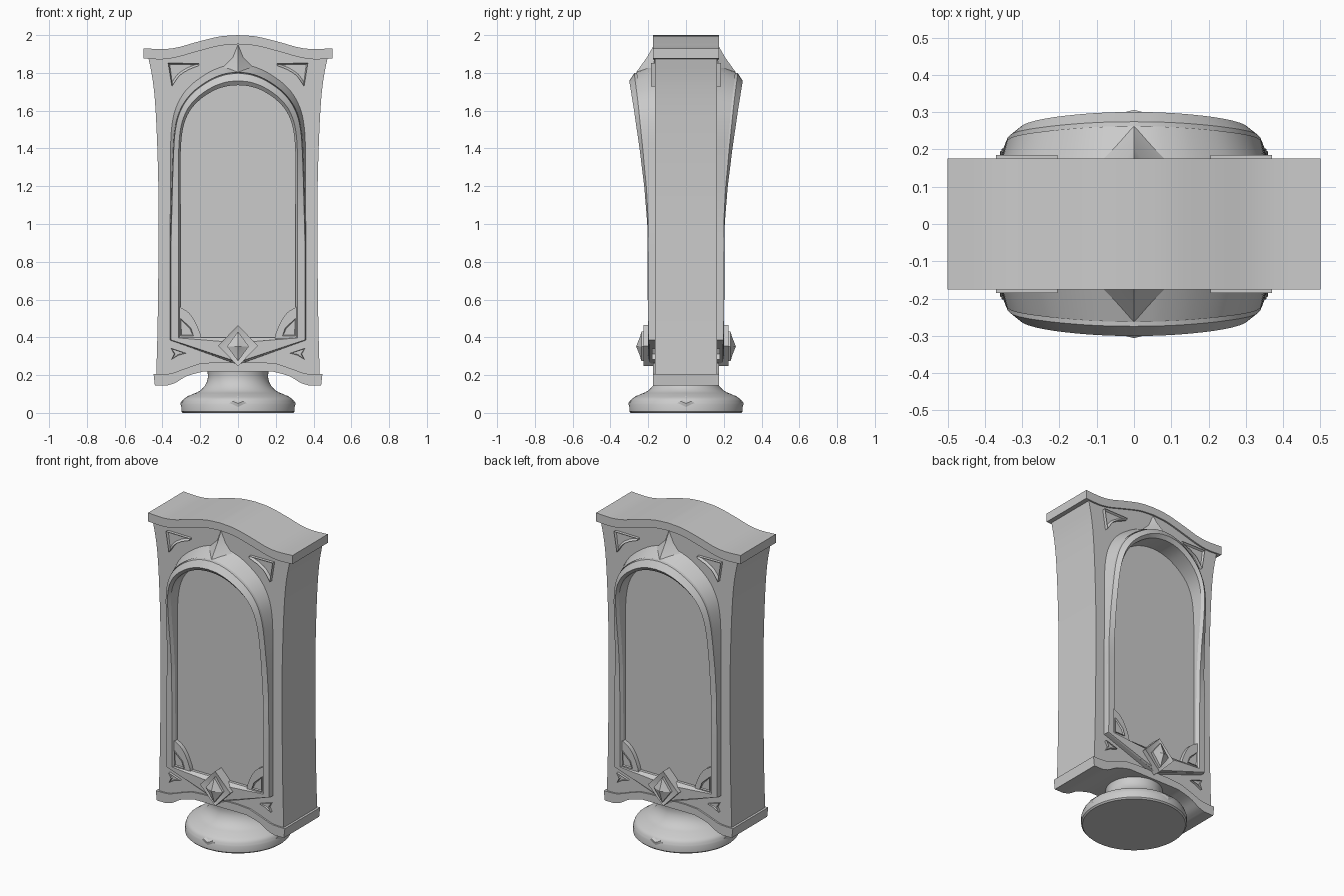
import bpy, bmesh, math
from mathutils import Vector

if "Cube" in bpy.data.objects:
    bpy.data.objects.remove(bpy.data.objects["Cube"])


def finish(name, bm, mirror=(False, False), angle=32):
    """Turn a bmesh into a smooth-by-angle object, optionally mirrored in x / y."""
    bmesh.ops.remove_doubles(bm, verts=bm.verts, dist=1e-5)
    bmesh.ops.recalc_face_normals(bm, faces=bm.faces)
    me = bpy.data.meshes.new(name)
    bm.to_mesh(me)
    bm.free()
    for p in me.polygons:
        p.use_smooth = True
    me.set_sharp_from_angle(angle=math.radians(angle))
    ob = bpy.data.objects.new(name, me)
    bpy.context.collection.objects.link(ob)
    if any(mirror):
        mod = ob.modifiers.new("Mirror", 'MIRROR')
        mod.use_axis = (mirror[0], mirror[1], False)
        mod.use_mirror_merge = False
    return ob


def smooth(pts, n=6):
    """Catmull-Rom curve through 2D points."""
    p = [Vector(q) for q in pts]
    p = [2 * p[0] - p[1]] + p + [2 * p[-1] - p[-2]]
    out = []
    for a, b, c, d in zip(p, p[1:], p[2:], p[3:]):
        for i in range(n):
            t = i / n
            out.append(0.5 * (2 * b + (c - a) * t + (2 * a - 5 * b + 4 * c - d) * t * t
                              + (3 * b - a - 3 * c + d) * t ** 3))
    return out + [p[-2]]


def both(half):
    """Extend a half outline (x >= 0, starting at x = 0) to the left side."""
    return [Vector((-q[0], q[1])) for q in reversed(half[1:])] + [Vector(q) for q in half]


def prism(name, pts, y0, y1, mirror=(False, False), inset=0, depth=0):
    """Extrude an x-z outline from y0 (back) to y1 (front), with optional inset front."""
    bm = bmesh.new()
    back = [bm.verts.new((x, y0, z)) for x, z in pts]
    front = [bm.verts.new((x, y1, z)) for x, z in pts]
    bm.faces.new(back)
    cap = bm.faces.new(front)
    for i in range(len(pts)):
        j = (i + 1) % len(pts)
        bm.faces.new((back[i], back[j], front[j], front[i]))
    bmesh.ops.recalc_face_normals(bm, faces=bm.faces)
    if inset:
        bmesh.ops.inset_region(bm, faces=[cap], thickness=inset)
        for v in cap.verts:
            v.co.y += depth
    return finish(name, bm, mirror)


def solid(name, verts, faces, mirror=(False, False), angle=20):
    bm = bmesh.new()
    vs = [bm.verts.new(v) for v in verts]
    for f in faces:
        bm.faces.new([vs[i] for i in f])
    return finish(name, bm, mirror, angle)


# Wavy roof cap
roof_top = both(smooth([(0, 2.0), (.1, 1.992), (.22, 1.963), (.32, 1.935), (.4, 1.926), (.5, 1.93)]))
roof_low = both(smooth([(0, 1.952), (.1, 1.943), (.22, 1.912), (.32, 1.884), (.4, 1.872), (.5, 1.876)]))
prism("roof_cap", roof_top + roof_low[::-1], .175, -.175)

# Waisted cabinet body, tucked under the roof and over the plinth
side = smooth([(.433, .19), (.425, .5), (.42, 1.0), (.424, 1.3), (.435, 1.58), (.45, 1.75), (.475, 1.885)])
body = [(x, z) for x, z in side] + [(.32, 1.895), (.2, 1.93), (0, 1.965)]
body += [(-.2, 1.93), (-.32, 1.895)] + [(-x, z) for x, z in reversed(side)]
body += [(-.36, .19), (-.25, .24), (.25, .24), (.36, .19)]
prism("cabinet_body", body, .165, -.165)

# Arched plinth plate
plinth_top = both([(0, .268), (.12, .268)] + smooth([(.2, .262), (.28, .235), (.35, .21), (.4, .205)], 4)
                  + [(.447, .205)])
plinth_low = both([(0, .22), (.12, .22)] + smooth([(.18, .22), (.27, .195), (.33, .16), (.375, .145)], 4)
                  + [(.44, .145)])
prism("plinth_plate", plinth_top + plinth_low[::-1], .175, -.175)

# Turned foot
profile = [(0, 0), (.292, 0), (.3, .008)] + smooth(
    [(.3, .045), (.285, .075), (.245, .097), (.205, .115), (.175, .145), (.16, .185), (.163, .235)], 4) + [(0, .235)]
bm = bmesh.new()
ring = [bm.verts.new((r, 0, z)) for r, z in profile]
edges = [bm.edges.new(e) for e in zip(ring, ring[1:])]
bmesh.ops.spin(bm, geom=ring + edges, cent=(0, 0, 0), axis=(0, 0, 1), angle=2 * math.pi, steps=64)
finish("turned_foot", bm)

# Pointed leaves on the four sides of the foot
outline = [(-.24, .295, .035), (-.1, .3, .062), (0, .262, .092), (.1, .3, .062), (.24, .295, .035)]
for k in range(4):
    a0 = k * math.pi / 2
    pts = [(r * math.cos(a0 + a), r * math.sin(a0 + a), z)
           for a, r, z in outline + [(0, .306, .05), (0, .29, .0), (0, .24, .05)]]
    solid("foot_leaf", pts, [(0, 1, 5), (1, 2, 5), (2, 3, 5), (3, 4, 5), (0, 5, 6), (5, 4, 6),
                             (0, 7, 1), (1, 7, 2), (2, 7, 3), (3, 7, 4), (0, 6, 7), (4, 7, 6)])

# Arched frame with a hood that flares forward toward the top
outer = [Vector((0, .255)), Vector((.36, .385))] + smooth(
    [(.36, .8), (.36, 1.1), (.36, 1.33), (.355, 1.5), (.33, 1.62), (.27, 1.72), (.17, 1.798), (.08, 1.838), (0, 1.85)])
inner = [Vector((0, .4)), Vector((.305, .4))] + smooth(
    [(.305, .8), (.305, 1.1), (.304, 1.36), (.292, 1.5), (.26, 1.59), (.205, 1.655), (.13, 1.705), (.06, 1.729), (0, 1.735)])
reach = [(.2, .2), (1.0, .205), (1.2, .221), (1.4, .245), (1.6, .276), (1.75, .303), (2, .34)]


def front_depth(z):
    for (a, ya), (b, yb) in zip(reach, reach[1:]):
        if z <= b:
            return ya + (yb - ya) * (z - a) / (b - a)


outer_loop = outer + [Vector((-p.x, p.y)) for p in outer[-2:0:-1]]
inner_loop = inner + [Vector((-p.x, p.y)) for p in inner[-2:0:-1]]
bm = bmesh.new()
sections = []
for po, pi in zip(outer_loop, inner_loop):
    k = min(1, max(0, (pi.y - .9) / .75))
    y = front_depth(pi.y)
    shape = [(0, .155), (.02 + .38 * k, y - .008 - .03 * k), (.06 + .36 * k, y - .012 - .04 * k),
             (.1 + .35 * k, y - .002 - .024 * k), (.8, y), (1, y - .018), (1, .155)]
    sections.append([bm.verts.new((po.x + (pi.x - po.x) * s, -d, po.y + (pi.y - po.y) * s)) for s, d in shape])
for a, b in zip(sections, sections[1:] + sections[:1]):
    for i in range(7):
        j = (i + 1) % 7
        bm.faces.new((a[i], a[j], b[j], b[i]))
finish("arched_frame", bm, (False, True), 30)

# Crest spike above the arch
solid("crest_spike",
      [(0, -.168, 1.95), (0, -.205, 1.885), (0, -.262, 1.805), (.028, -.165, 1.88), (-.028, -.165, 1.88),
       (.085, -.175, 1.825), (-.085, -.175, 1.825), (0, -.15, 1.79)],
      [(0, 1, 3), (0, 4, 1), (1, 2, 5, 3), (1, 4, 6, 2), (2, 7, 5), (2, 6, 7), (0, 3, 5, 7), (0, 7, 6, 4)],
      (False, True))

# Corner ornaments: upper spandrels, lower chips, brackets inside the frame
spandrel = [(.37, 1.852), (.205, 1.85), (.208, 1.838)] + smooth([(.26, 1.818), (.31, 1.785), (.35, 1.728)], 3)
prism("upper_spandrel", spandrel, -.16, -.185, (True, True), .012, .012)
prism("lower_chip", [(.355, .342), (.275, .316), (.315, .305), (.352, .283), (.338, .312)],
      -.16, -.18, (True, True), .005, .006)
bracket = [(.31, .395), (.195, .395)] + smooth([(.2, .42), (.225, .48), (.26, .53), (.31, .562)], 4)
prism("frame_bracket", bracket, -.155, -.192, (True, True))
prism("bracket_inset", [(.304, .408), (.235, .408), (.25, .45), (.304, .5)], -.16, -.2, (True, True), .008, .01)

# Diamond boss with faceted gem
prism("diamond_boss", [(0, .247), (.105, .355), (0, .465), (-.105, .355)], -.155, -.226, (False, True), .02, .006)


def diamond(w, h, y):
    return [(0, y, .352 - h), (w, y, .352), (0, y, .352 + h), (-w, y, .352)]


gem = diamond(.058, .078, -.2) + diamond(.058, .078, -.236) + diamond(.036, .05, -.244) + [(0, -.264, .352)]
gem_faces = [(3, 2, 1, 0)]
for i in range(4):
    j = (i + 1) % 4
    gem_faces += [(i, j, j + 4, i + 4), (i + 4, j + 4, j + 8, i + 8), (i + 8, j + 8, 12)]
solid("diamond_gem", gem, gem_faces, (False, True), 10)
